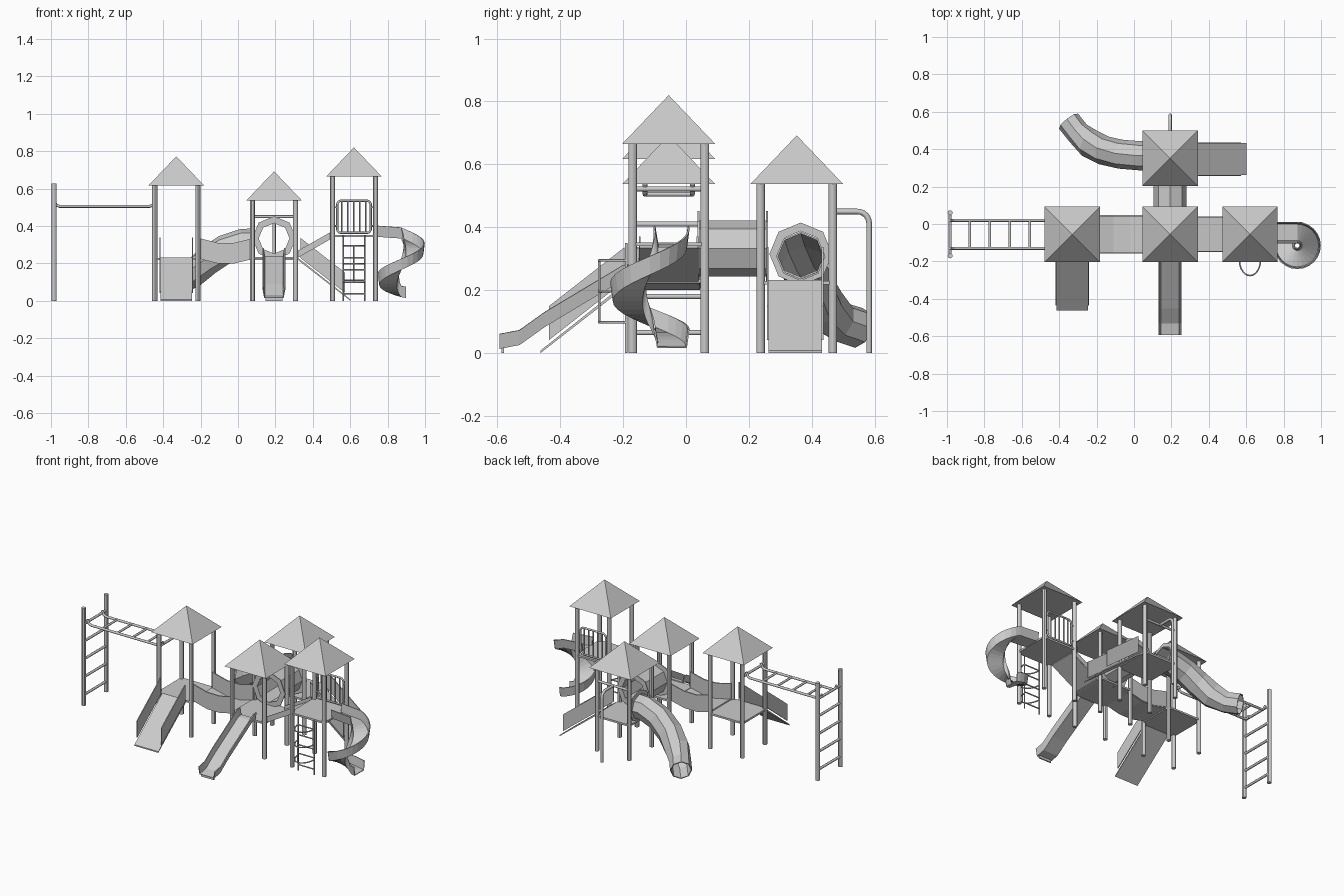
import bpy, bmesh
from math import sin, cos, pi, radians
from mathutils import Matrix, Vector

cube = bpy.data.objects.get("Cube")
if cube:
    bpy.data.objects.remove(cube)

grey = bpy.data.materials.new("light_grey")
grey.use_nodes = True
grey.diffuse_color = (0.6, 0.6, 0.6, 1)
grey.node_tree.nodes["Principled BSDF"].inputs["Base Color"].default_value = (0.6, 0.6, 0.6, 1)


def add(name, data, loc=(0, 0, 0), turn=0):
    ob = bpy.data.objects.new(name, data)
    ob.location = loc
    ob.rotation_euler.z = radians(turn)
    data.materials.append(grey)
    bpy.context.collection.objects.link(ob)
    return ob


def finish(name, bm, loc=(0, 0, 0), turn=0):
    bmesh.ops.recalc_face_normals(bm, faces=bm.faces)
    me = bpy.data.meshes.new(name)
    bm.to_mesh(me)
    bm.free()
    return add(name, me, loc, turn)


def box(name, centre, size):
    bm = bmesh.new()
    bmesh.ops.create_cube(bm, size=1, matrix=Matrix.Translation(centre) @ Matrix.Diagonal((*size, 1)))
    return finish(name, bm)


def posts(name, spots, height):
    bm = bmesh.new()
    for x, y in spots:
        bmesh.ops.create_cone(bm, cap_ends=True, segments=12, radius1=0.0135, radius2=0.0135,
                              depth=height, matrix=Matrix.Translation((x, y, height / 2)))
    ob = finish(name, bm)
    bpy.ops.object.select_all(action='DESELECT')
    ob.select_set(True)
    bpy.context.view_layer.objects.active = ob
    bpy.ops.object.shade_smooth_by_angle()


def pipes(name, paths, radius, closed=False):
    cu = bpy.data.curves.new(name, 'CURVE')
    cu.dimensions = '3D'
    cu.bevel_depth = radius
    cu.bevel_resolution = 2
    cu.use_fill_caps = True
    for path in paths:
        sp = cu.splines.new('POLY')
        sp.points.add(len(path) - 1)
        for p, co in zip(sp.points, path):
            p.co = (*co, 1)
        sp.use_cyclic_u = closed
    return add(name, cu)


def sweep(name, rings, ring_closed=False, thick=0.006):
    """Skin a list of cross-sections and give the sheet a thickness."""
    bm = bmesh.new()
    rows = [[bm.verts.new(p) for p in ring] for ring in rings]
    n = len(rows[0])
    for a, b in zip(rows, rows[1:]):
        for i in range(n if ring_closed else n - 1):
            j = (i + 1) % n
            bm.faces.new((a[i], a[j], b[j], b[i]))
    ob = finish(name, bm)
    mod = ob.modifiers.new("thickness", 'SOLIDIFY')
    mod.thickness = thick
    mod.offset = 0
    return ob


def prism(name, outline, y, width, loc=(0, 0, 0), turn=0):
    """Extrude an x-z outline along y, centred on y."""
    bm = bmesh.new()
    face = bm.faces.new([bm.verts.new((x, y - width / 2, z)) for x, z in outline])
    new = bmesh.ops.extrude_face_region(bm, geom=[face])["geom"]
    bmesh.ops.translate(bm, vec=(0, width, 0), verts=[v for v in new if isinstance(v, bmesh.types.BMVert)])
    return finish(name, bm, loc, turn)


def octagon(centre, side, up, r):
    c = Vector(centre)
    return [c + r * (sin(i * pi / 4) * side + cos(i * pi / 4) * up) for i in range(8)]


X, Y, Z = Vector((1, 0, 0)), Vector((0, 1, 0)), Vector((0, 0, 1))
HALF = 0.115
FRONT_Y, BACK_Y = -0.055, 0.352

# Towers: posts, deck and pyramid roof
for name, x, y, deck, eave in (("west", -0.33, FRONT_Y, 0.23, 0.617), ("middle", 0.193, FRONT_Y, 0.235, 0.537),
                               ("east", 0.62, FRONT_Y, 0.352, 0.665), ("back", 0.193, BACK_Y, 0.23, 0.537)):
    posts(name + "_posts", [(x + i * HALF, y + j * HALF) for i in (-1, 1) for j in (-1, 1)], eave)
    box(name + "_deck", (x, y, deck - 0.006), (0.245, 0.245, 0.012))
    bm = bmesh.new()
    bmesh.ops.create_cone(bm, cap_ends=True, segments=4, radius1=0.148 * 2 ** 0.5, radius2=0, depth=0.155,
                          matrix=Matrix.Translation((x, y, eave + 0.0775)) @ Matrix.Rotation(pi / 4, 4, 'Z'))
    finish(name + "_roof", bm)

# Straight ramps with side boards
for name, loc, turn in (("front_ramp", (-0.33, -0.18, 0), -90), ("side_ramp", (0.318, BACK_Y - 0.005, 0), 0)):
    prism(name, [(0, 0.232), (0.283, 0.008), (0.283, 0), (0, 0.22)], 0, 0.17, loc, turn)
    for side in (-1, 1):
        prism(name + "_board", [(0.015, 0.23), (0.015, 0.337), (0.255, 0.15), (0.255, 0.042)],
              side * 0.087, 0.006, loc, turn)

# Sagging bridge between west and middle towers
sag = [(-0.215, 0.232), (-0.11, 0.205), (-0.02, 0.205), (0.078, 0.228)]
sweep("bridge_floor", [[(x, -0.155, z), (x, 0.045, z)] for x, z in sag], thick=0.01)
for y in (-0.155, 0.045):
    prism("bridge_side", sag + [(x, z + 0.105) for x, z in reversed(sag)], y, 0.008)

# Sloped walkway between middle and east towers
prism("walkway", [(0.305, 0.235), (0.505, 0.352), (0.505, 0.335), (0.305, 0.222)], -0.055, 0.185)
for y in (-0.147, 0.037):
    prism("walkway_lip", [(0.31, 0.225), (0.31, 0.262), (0.5, 0.37), (0.5, 0.335)], y, 0.006)

# Open straight slide
slide = [(-0.17, 0.238), (-0.2, 0.235), (-0.45, 0.085), (-0.53, 0.028), (-0.593, 0.016)]
cut = [(-0.058, 0.045), (-0.05, 0), (0.05, 0), (0.058, 0.045)]
sweep("straight_slide", [[(0.192 + dx, y, z + dz) for dx, dz in cut] for y, z in slide])
box("slide_foot", (0.192, -0.582, 0.008), (0.09, 0.008, 0.016))

# Spiral slide: a straight entry, then one full clockwise turn
cx, cy = 0.873, -0.115
cut = [(0.123, 0.057), (0.116, 0), (0.025, 0), (0.015, 0.057)]
rings = [[(x, cy + r, z + dz) for r, dz in cut] for x, z in ((0.735, 0.345), (0.8, 0.34))]
steps = 24
for i in range(steps + 1):
    t = i / steps
    a = pi / 2 - 2 * pi * t
    z = 0.335 - 0.335 * t + 0.022 * t ** 6
    rings.append([(cx + r * cos(a), cy + r * sin(a), z + dz) for r, dz in cut])
rings.append([(cx + 0.025, cy + r, 0.018 + dz) for r, dz in cut])
sweep("spiral_slide", rings)

# Enclosed curved slide
path = [Vector(p) for p in ((0.09, 0.365, 0.308), (0.03, 0.365, 0.308), (-0.07, 0.373, 0.275),
                            (-0.16, 0.393, 0.215), (-0.235, 0.43, 0.15), (-0.3, 0.487, 0.1), (-0.35, 0.55, 0.08))]
rings = []
for i, p in enumerate(path):
    along = (path[min(i + 1, len(path) - 1)] - path[max(i - 1, 0)]).normalized()
    side = along.cross(Z).normalized()
    rings.append(octagon(p, side, side.cross(along), 0.075 if i < 5 else 0.062))
sweep("tube_slide", rings, True)
sweep("tube_slide_flange", [octagon((0.078, 0.365, 0.315), Y, Z, r) for r in (0.073, 0.1)], True)

# Crawl tunnel with end plates
ends = (0.04, 0.258)
sweep("crawl_tunnel", [octagon((0.193, y, 0.332), X, Z, 0.086) for y in ends], True)
for y in ends:
    sweep("tunnel_plate", [octagon((0.193, y, 0.335), X, Z, r) for r in (0.083, 0.117)], True)

# Sliding pole on the back tower
back = BACK_Y + HALF
bend = [(0.193, 0.545 + 0.037 * sin(a), 0.413 + 0.037 * cos(a)) for a in (i * pi / 12 for i in range(7))]
pipes("sliding_pole", [[(0.193, back, 0.45)] + bend + [(0.193, 0.582, 0)]], 0.009)
pipes("pole_crossbar", [[(0.193 - HALF, back, 0.45), (0.193 + HALF, back, 0.45)]], 0.008)

# Ladder and overhead bars
lx, y0, y1 = -0.983, FRONT_Y - HALF, FRONT_Y + HALF
posts("ladder_posts", [(lx, y0), (lx, y1)], 0.628)
pipes("ladder_rungs", [[(lx, y0, z), (lx, y1, z)] for z in (0.065, 0.18, 0.295, 0.41, 0.522)], 0.008)
pipes("overhead_support", [[(-0.445, y0, 0.522), (-0.445, y1, 0.522)]], 0.008)
rails = (-0.13, 0.02)
pipes("overhead_rails", [[(-0.985, y, 0.537), (-0.972, y, 0.512), (-0.955, y, 0.505), (-0.472, y, 0.505),
                          (-0.455, y, 0.512), (-0.443, y, 0.537)] for y in rails], 0.008)
pipes("overhead_rungs", [[(-0.878 + 0.107 * i, y, 0.505) for y in rails] for i in range(4)], 0.007)

# Hooped climber on the front of the east tower
tx, fy = 0.62, FRONT_Y - HALF - 0.02
pipes("climber_uprights", [[(tx + s * 0.057, fy, 0), (tx + s * 0.057, fy, 0.35)] for s in (-1, 1)], 0.004)
pipes("climber_hoops", [[(tx + 0.057 * cos(a), fy - 0.086 * sin(a), z) for a in (i * pi / 12 for i in range(13))]
                        for z in (0.098, 0.197, 0.295)], 0.004)
pipes("climber_spine", [[(tx, fy - 0.086, 0.098), (tx, fy - 0.086, 0.295)]], 0.004)
pipes("climber_rungs", [[(tx - 0.057, fy, z), (tx + 0.057, fy, z)] for z in (0.037, 0.11, 0.166, 0.23, 0.294)], 0.004)

# Guard rail on the back of the east tower
by = FRONT_Y + HALF
frame = []
for i in range(16):
    a = (i + 0.5) * pi / 8
    frame.append((tx + (0.068 if cos(a) > 0 else -0.068) + 0.022 * cos(a), by,
                  0.449 + (0.064 if sin(a) > 0 else -0.064) + 0.022 * sin(a)))
pipes("guard_frame", [frame], 0.006, closed=True)
pipes("guard_bars", [[(tx + 0.032 * i, by, 0.363), (tx + 0.032 * i, by, 0.535)] for i in range(-2, 3)], 0.004)
pipes("guard_brackets", [[(tx + s * 0.09, by, z), (tx + s * HALF, by, z)]
                         for s in (-1, 1) for z in (0.4, 0.5)], 0.005)
